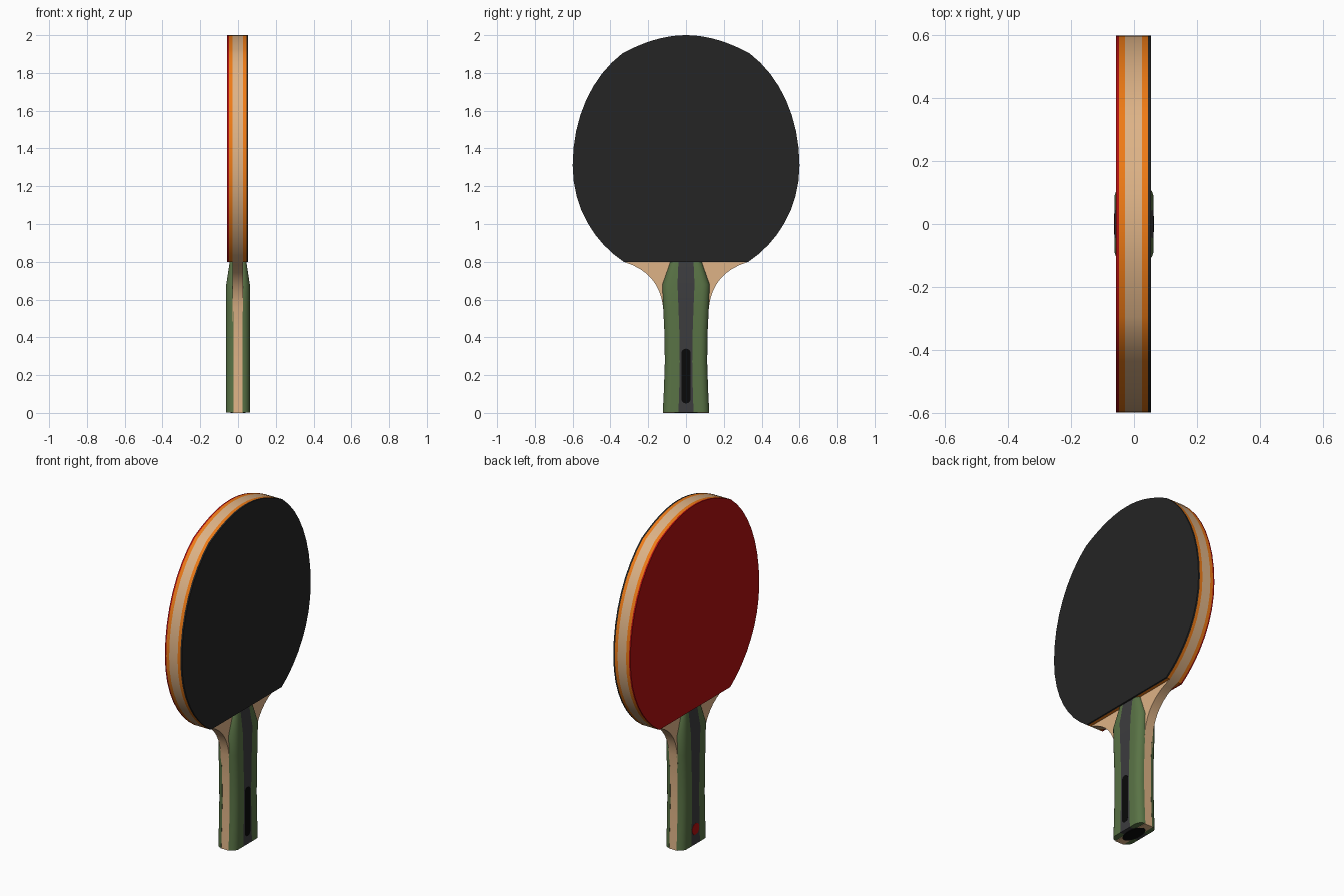
import bpy, bmesh, math
from mathutils import Vector

if "Cube" in bpy.data.objects:
    bpy.data.objects.remove(bpy.data.objects["Cube"])

def material(name, r, g, b):
    m = bpy.data.materials.new(name)
    m.diffuse_color = (r, g, b, 1)
    m.use_nodes = True
    m.node_tree.nodes["Principled BSDF"].inputs["Base Color"].default_value = m.diffuse_color
    return m

WOOD = material("wood", .73, .45, .24)
ORANGE = material("orange_sponge", .87, .20, .008)
RED = material("red_rubber", .45, .005, .005)
BLACK = material("black_rubber", .018, .018, .018)
GREEN = material("green_grip", .10, .17, .06)
GREY = material("dark_grey", .045, .045, .048)
JET = material("jet_black", .003, .003, .003)

def loft(name, rings, mat):
    """Closed solid through a list of equal-length rings."""
    bm = bmesh.new()
    vr = [[bm.verts.new(p) for p in ring] for ring in rings]
    n = len(vr[0])
    for a, b in zip(vr, vr[1:]):
        for i in range(n):
            j = (i + 1) % n
            bm.faces.new((a[i], a[j], b[j], b[i]))
    bm.faces.new(vr[0])
    bm.faces.new(vr[-1])
    bmesh.ops.recalc_face_normals(bm, faces=bm.faces)
    me = bpy.data.meshes.new(name)
    bm.to_mesh(me)
    bm.free()
    ob = bpy.data.objects.new(name, me)
    bpy.context.collection.objects.link(ob)
    me.materials.append(mat)
    bpy.ops.object.select_all(action='DESELECT')
    ob.select_set(True)
    bpy.context.view_layer.objects.active = ob
    bpy.ops.object.shade_smooth_by_angle(angle=math.radians(30))
    return ob

def slab(name, outline, x0, x1, mat):
    """Extrude a (y, z) outline across the thickness."""
    return loft(name, [[(x, y, z) for y, z in outline] for x in (x0, x1)], mat)

def bezier(a, b, c, d, n=8):
    a, b, c, d = map(Vector, (a, b, c, d))
    return [tuple(a*(1-t)**3 + 3*b*t*(1-t)**2 + 3*c*t*t*(1-t) + d*t**3)
            for t in (i / n for i in range(n + 1))]

def mirrored(half):
    return half + [(-y, z) for y, z in reversed(half) if y > 1e-5]

# Head outline, right half from the straight lower edge to the tip
head = (bezier((.33, .80), (.48, .90), (.60, 1.08), (.60, 1.31))
        + bezier((.60, 1.31), (.60, 1.56), (.50, 1.78), (.335, 1.905))[1:]
        + bezier((.335, 1.905), (.23, 1.96), (.12, 2.0), (0, 2.0))[1:])

# Wooden blade running through the handle with a flared neck
neck = [(.122, 0), (.116, .12), (.111, .27), (.113, .42)] + bezier(
    (.121, .56), (.135, .68), (.20, .76), (.33, .80))[:-1]
slab("wooden_blade", mirrored(neck + head), -.029, .026, WOOD)

# Sponge and rubber on both sides
for side, x0, x1, x2, mat in (("red", -.029, -.048, -.057, RED),
                              ("black", .026, .044, .054, BLACK)):
    slab(side + "_side_sponge", mirrored(head), x0, x1, ORANGE)
    slab(side + "_rubber", mirrored(head), x1, x2, mat)

# Handle stations: height, half width, stripe half width, depth
STATIONS = [(.003, .123, .040, .0625), (.12, .117, .036, .0625),
            (.27, .112, .033, .0625), (.42, .114, .035, .0625),
            (.56, .121, .040, .0625), (.68, .125, .045, .0625),
            (.80, .083, .040, .044)]

def grip_ring(z, w, s, d, k, m):
    pts = [(.024, s), (.024, w)]
    for i in range(1, 7):
        a = math.radians(15 * i)
        pts.append((.024 + (d - .024) * math.sin(a), w * (.65 + .35 * math.cos(a))))
    pts.append((d, s))
    return [(k * x, m * y, z) for x, y in pts]

for k, side in ((-1, "back"), (1, "face")):
    for m, hand in ((-1, "left"), (1, "right")):
        loft(f"{side}_{hand}_grip",
             [grip_ring(*st, k, m) for st in STATIONS], GREEN)
    loft(f"{side}_grip_stripe",
         [[(k*.024, -s, z), (k*.024, s, z), (k*d, s, z), (k*d, -s, z)]
          for z, w, s, d in STATIONS], GREY)

def capsule(r, z0, z1, n=10):
    arc = [math.pi * i / n for i in range(n + 1)]
    return ([(r*math.cos(a), z1 - r + r*math.sin(a)) for a in arc]
            + [(-r*math.cos(a), z0 + r - r*math.sin(a)) for a in arc])

# Long black inlay on the face, round red badge on the back
slab("black_inlay", capsule(.025, .05, .34), .05, .0635, JET)
badge = [(.033*math.cos(t*math.tau/24), .092 + .033*math.sin(t*math.tau/24)) for t in range(24)]
slab("red_badge", badge, -.05, -.0635, RED)

# Dark oval in the end of the handle
end = [(.040*math.cos(t*math.tau/32), .082*math.sin(t*math.tau/32)) for t in range(32)]
loft("handle_end_plate", [[(x, y, z) for x, y in end] for z in (-.001, .012)], JET)
